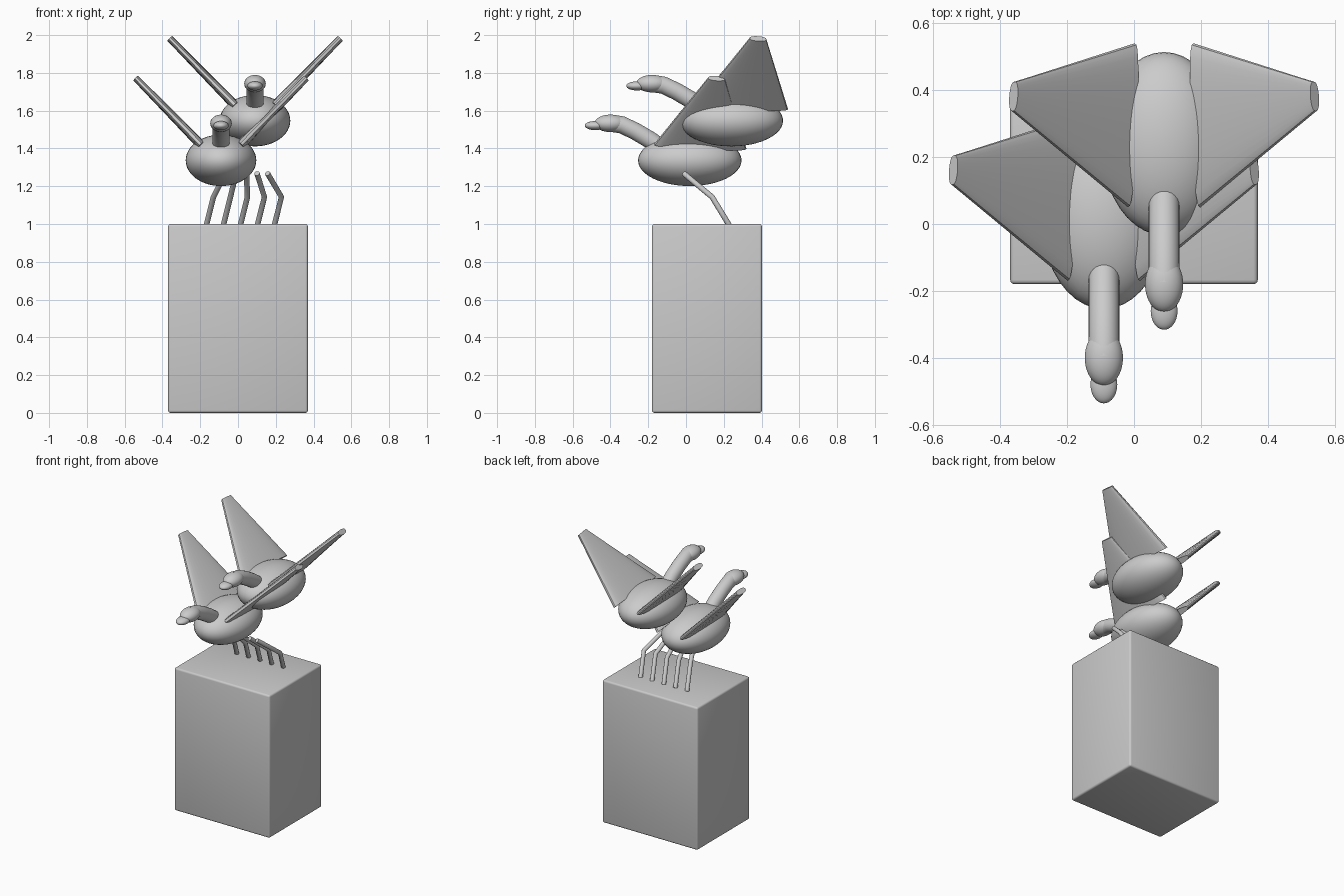
import bpy, bmesh, math
from mathutils import Vector

if "Cube" in bpy.data.objects:
    bpy.data.objects.remove(bpy.data.objects["Cube"])


def finish(name, bm, smooth=True):
    bmesh.ops.recalc_face_normals(bm, faces=bm.faces)
    me = bpy.data.meshes.new(name)
    bm.to_mesh(me)
    bm.free()
    ob = bpy.data.objects.new(name, me)
    bpy.context.collection.objects.link(ob)
    if smooth:
        bpy.ops.object.select_all(action='DESELECT')
        ob.select_set(True)
        bpy.context.view_layer.objects.active = ob
        bpy.ops.object.shade_smooth_by_angle(angle=math.radians(40))
    return ob


def ellipsoid(name, centre, radii):
    bm = bmesh.new()
    bmesh.ops.create_uvsphere(bm, u_segments=40, v_segments=24, radius=1)
    bmesh.ops.scale(bm, vec=radii, verts=bm.verts)
    bmesh.ops.translate(bm, vec=centre, verts=bm.verts)
    return finish(name, bm)


def loft(name, rings):
    bm = bmesh.new()
    loops = [[bm.verts.new(p) for p in ring] for ring in rings]
    n = len(loops[0])
    for a, b in zip(loops, loops[1:]):
        for i in range(n):
            bm.faces.new((a[i], a[(i + 1) % n], b[(i + 1) % n], b[i]))
    bm.faces.new(loops[0])
    bm.faces.new(loops[-1])
    return finish(name, bm)


def tube(name, path, radius, sides=16):
    # round tube with mitred bends along a planar path
    pts = [Vector(p) for p in path]
    rings = []
    for i, p in enumerate(pts):
        d0 = (p - pts[max(i - 1, 0)]).normalized()
        d1 = (pts[min(i + 1, len(pts) - 1)] - p).normalized()
        t = (d0 + d1).normalized()
        u = Vector((1, 0, 0))
        u = (u - t * u.dot(t)).normalized()
        v = t.cross(u)
        rings.append([p + radius * (math.cos(a) * u + math.sin(a) * v)
                      for a in (2 * math.pi * k / sides for k in range(sides))])
    return loft(name, rings)


def wing(name, origin, side):
    # flattened tapered blade rising at 45 degrees from the back
    def ring(front, back, thick):
        f, b = Vector(front), Vector(back)
        mid, half = (f + b) / 2, (b - f) / 2
        n = Vector((-1, 0, 1)).normalized() * thick / 2
        out = []
        for k in range(32):
            a = 2 * math.pi * k / 32
            c, s = math.cos(a), math.sin(a)
            p = mid + half * c + n * math.copysign(abs(s) ** 0.7, s)
            out.append(origin + Vector((side * p.x, p.y, p.z)))
        return out
    return loft(name, [ring((0.108, -0.19, 0.085), (0.088, 0.30, 0.062), 0.05),
                       ring((0.453, 0.098, 0.437), (0.447, 0.185, 0.431), 0.036)])


# pedestal
bm = bmesh.new()
bmesh.ops.create_cube(bm, size=1)
bmesh.ops.scale(bm, vec=(0.74, 0.582, 1.0), verts=bm.verts)
bmesh.ops.translate(bm, vec=(0, 0.111, 0.5), verts=bm.verts)
bmesh.ops.bevel(bm, geom=bm.edges[:], offset=0.013, segments=3, profile=0.5, affect='EDGES')
finish("pedestal", bm)

# two birds, identical apart from position
for label, pos in (("lower", (-0.09, 0.02, 1.337)), ("upper", (0.09, 0.24, 1.547))):
    o = Vector(pos)
    ellipsoid(label + "_body", o, (0.187, 0.274, 0.136))
    tube(label + "_neck", [o + Vector((0, y, z)) for y, z in
         ((-0.15, 0.065), (-0.21, 0.108), (-0.29, 0.155), (-0.36, 0.188), (-0.42, 0.197))], 0.046, 24)
    ellipsoid(label + "_head", o + Vector((0, -0.42, 0.196)), (0.057, 0.084, 0.046))
    ellipsoid(label + "_beak", o + Vector((0, -0.50, 0.184)), (0.04, 0.056, 0.024))
    for side, word in ((-1, "left"), (1, "right")):
        wing(f"{label}_{word}_wing", o, side)

# row of bent legs standing on the pedestal
for i in range(5):
    foot = -0.167 + 0.09 * i
    tube(f"leg_{i + 1}", [(-0.066 + 0.0555 * i, -0.012, 1.268),
                          (foot + 0.037, 0.138, 1.143),
                          (foot, 0.228, 0.995)], 0.0145)
